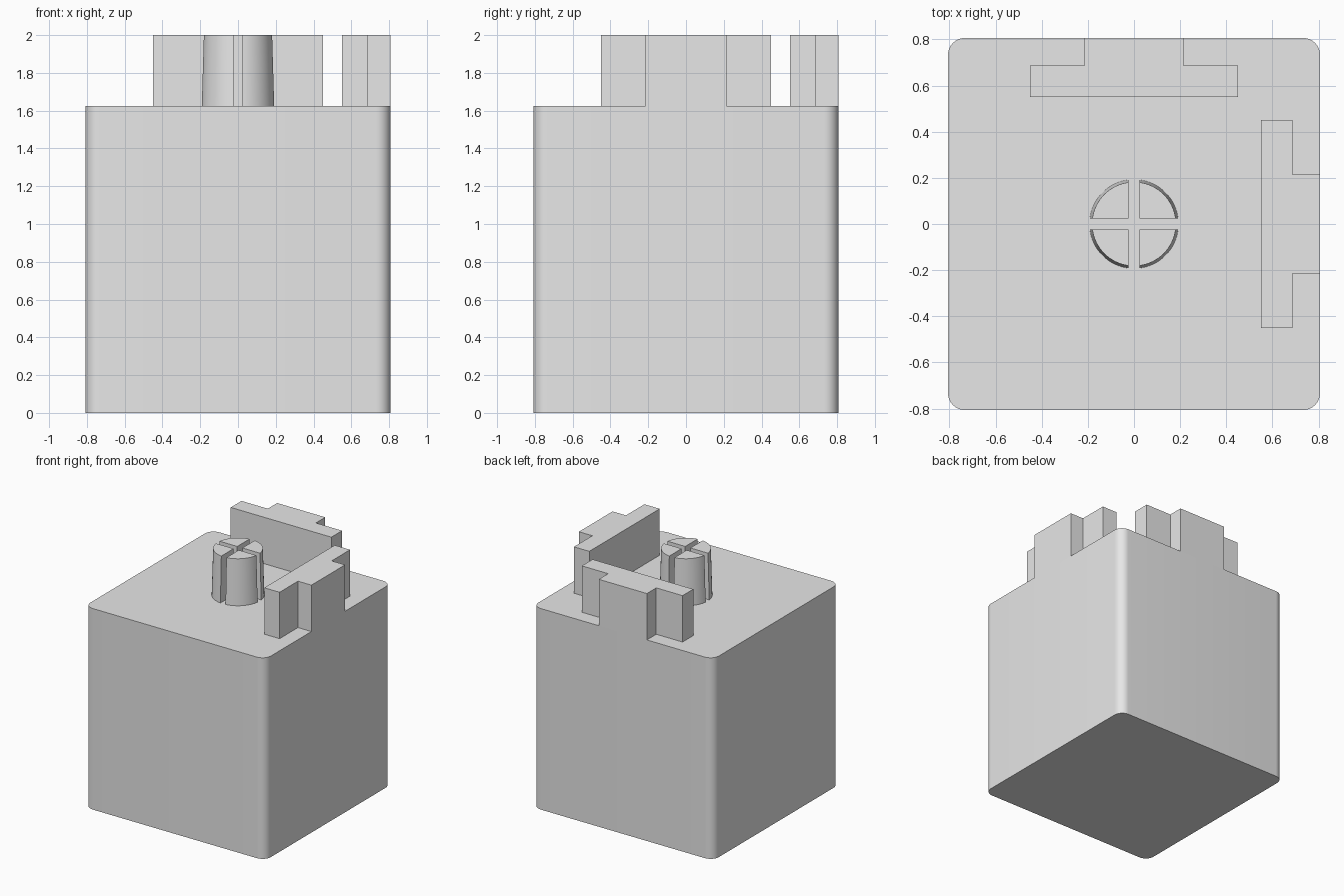
import bpy
import bmesh
from math import sin, cos, pi, asin, radians

default = bpy.data.objects.get("Cube")
if default:
    bpy.data.objects.remove(default, do_unlink=True)

grey = bpy.data.materials.new("light grey")
grey.use_nodes = True
grey.diffuse_color = (0.8, 0.8, 0.8, 1)
grey.node_tree.nodes["Principled BSDF"].inputs["Base Color"].default_value = grey.diffuse_color

HALF = 0.807      # half width of the block
DECK = 1.625      # top of the block
TOP = 2.0


def loft(name, lower, upper, z0, z1):
    """Closed solid between two matching outlines."""
    bm = bmesh.new()
    a = [bm.verts.new((x, y, z0)) for x, y in lower]
    b = [bm.verts.new((x, y, z1)) for x, y in upper]
    n = len(a)
    bm.faces.new(a[::-1])
    bm.faces.new(b)
    for i in range(n):
        j = (i + 1) % n
        bm.faces.new((a[i], a[j], b[j], b[i]))
    bmesh.ops.recalc_face_normals(bm, faces=bm.faces)
    mesh = bpy.data.meshes.new(name)
    bm.to_mesh(mesh)
    bm.free()
    mesh.materials.append(grey)
    obj = bpy.data.objects.new(name, mesh)
    bpy.context.collection.objects.link(obj)
    bpy.ops.object.select_all(action='DESELECT')
    obj.select_set(True)
    bpy.context.view_layer.objects.active = obj
    bpy.ops.object.shade_smooth_by_angle(angle=radians(30))
    return obj


def rounded_square(half, radius, steps):
    c = half - radius
    points = []
    for k, (sx, sy) in enumerate([(1, 1), (-1, 1), (-1, -1), (1, -1)]):
        for i in range(steps + 1):
            t = (k + i / steps) * pi / 2
            points.append((sx * c + radius * cos(t), sy * c + radius * sin(t)))
    return points


def pin_sector(radius, gap, quarter, steps=16):
    """Quarter disc set back from both axes by half the slot width."""
    start = asin(gap / radius)
    points = [(gap, gap)]
    for i in range(steps + 1):
        t = start + (pi / 2 - 2 * start) * i / steps
        points.append((radius * cos(t), radius * sin(t)))
    c, s = [(1, 0), (0, 1), (-1, 0), (0, -1)][quarter]
    return [(c * x - s * y, s * x + c * y) for x, y in points]


# Main block with rounded upright corners
block = rounded_square(HALF, 0.075, 10)
loft("block", block, block, 0, DECK)

# T-shaped walls on the back and left edges, stem flush with the block side
right_half = [(0.45, 0.55), (0.45, 0.687), (0.215, 0.687), (0.215, HALF)]
tee = right_half + [(-x, y) for x, y in reversed(right_half)]
loft("back_wall", tee, tee, DECK, TOP)
turned = [(y, -x) for x, y in tee]
loft("left_wall", turned, turned, DECK, TOP)

# Tapered round pin split by a cross-shaped slot
for q in range(4):
    loft(f"pin_quarter_{q + 1}", pin_sector(0.193, 0.023, q),
         pin_sector(0.182, 0.023, q), DECK, TOP)
